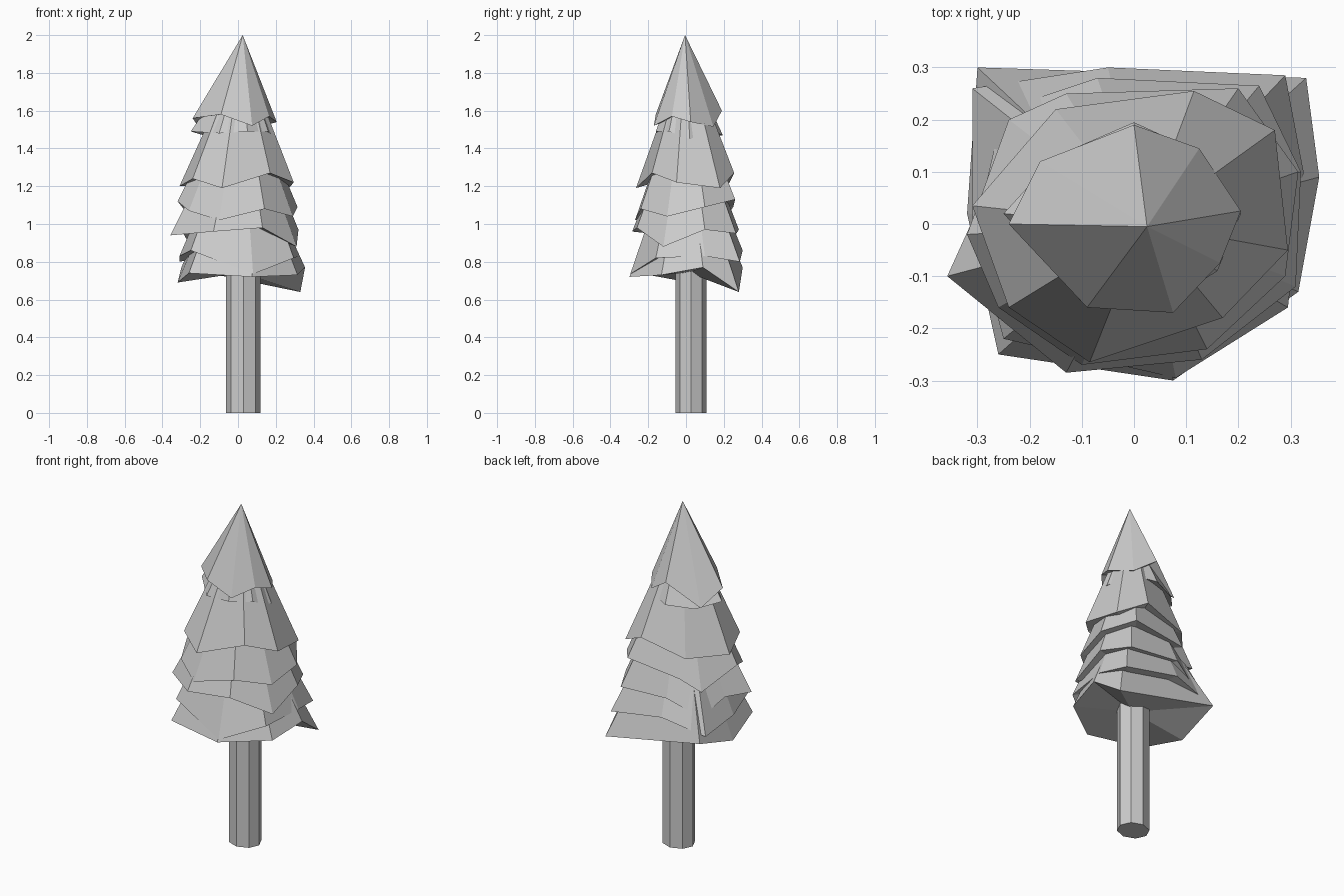
import bpy, bmesh, math
from mathutils import Vector

cube = bpy.data.objects.get("Cube")
if cube:
    bpy.data.objects.remove(cube, do_unlink=True)

# one plain grey for the whole tree
grey = bpy.data.materials.new("plain_grey")
grey.use_nodes = True
COLOR = (0.6, 0.6, 0.6, 1.0)
grey.diffuse_color = COLOR
grey.node_tree.nodes["Principled BSDF"].inputs["Base Color"].default_value = COLOR


def finish(name, bm):
    bmesh.ops.recalc_face_normals(bm, faces=bm.faces)
    me = bpy.data.meshes.new(name)
    bm.to_mesh(me)
    bm.free()
    me.materials.append(grey)
    ob = bpy.data.objects.new(name, me)
    bpy.context.collection.objects.link(ob)
    return ob


def branch_tier(name, apex, rim, lift=0.05):
    """Ragged cone: a fan up to the apex and a shallow hollow fan underneath."""
    bm = bmesh.new()
    ring = [bm.verts.new(p) for p in rim]
    top = bm.verts.new(apex)
    mean_z = sum(p[2] for p in rim) / len(rim)
    under = bm.verts.new((0.02, 0.01, mean_z + lift))
    for a, b in zip(ring, ring[1:] + ring[:1]):
        bm.faces.new((a, b, top))
        bm.faces.new((b, a, under))
    return finish(name, bm)


# trunk: plain eight-sided post
bm = bmesh.new()
bmesh.ops.create_cone(bm, cap_ends=True, segments=8, radius1=0.091, radius2=0.091, depth=0.85)
for v in bm.verts:
    v.co = Vector((v.co.x + 0.028, v.co.y * 0.9 + 0.027, v.co.z + 0.425))
finish("trunk", bm)

# branch tiers, bottom to top; rims run counter-clockwise
branch_tier("skirt_tier", (0.02, 0.0, 1.5), [
    (.33, .28, .64), (-.30, .30, .77), (-.32, .02, .69), (-.26, -.25, .74),
    (.075, -.30, .72), (.315, -.13, .73), (.355, .09, .77)], 0.02)
branch_tier("lower_tier", (0.02, 0.0, 1.6), [
    (.325, .10, .83), (.29, .285, .80), (-.05, .30, .86), (-.31, .26, .80),
    (-.31, .0, .83), (-.25, -.22, .86), (.08, -.295, .735), (.295, -.16, .82)])
branch_tier("lower_middle_tier", (0.02, 0.0, 1.7), [
    (.32, .10, .97), (.24, .265, .95), (-.07, .28, .97), (-.25, .22, .88),
    (-.29, .05, .95), (-.358, -.10, .94), (-.13, -.285, .96), (.13, -.26, .98),
    (.31, -.12, .88)])
branch_tier("middle_tier", (0.02, 0.0, 1.8), [
    (.315, .10, 1.09), (.20, .26, 1.13), (-.13, .25, 1.09), (-.24, .20, 1.02),
    (-.32, -.02, 1.12), (-.26, -.16, 1.07), (-.10, -.27, 1.02), (.14, -.24, 1.08),
    (.29, -.10, 1.04)])
branch_tier("upper_middle_tier", (0.02, 0.0, 1.93), [
    (.27, .18, 1.19), (.115, .255, 1.27), (-.15, .22, 1.20), (-.31, .035, 1.20),
    (-.24, -.16, 1.24), (-.085, -.265, 1.19), (.17, -.18, 1.27), (.295, -.05, 1.22)])
branch_tier("upper_tier", (0.025, -0.005, 1.9), [
    (.205, .02, 1.45), (.12, .14, 1.49), (.0, .195, 1.47), (-.15, .13, 1.46),
    (-.25, .02, 1.49), (-.10, -.15, 1.48), (.05, -.16, 1.49), (.16, -.09, 1.49)])
branch_tier("top_tier", (0.025, -0.005, 2.0), [
    (.205, .025, 1.54), (.125, .145, 1.515), (.0, .19, 1.60), (-.18, .12, 1.47),
    (-.24, .0, 1.56), (-.09, -.16, 1.58), (.075, -.17, 1.52), (.165, -.075, 1.57)])
